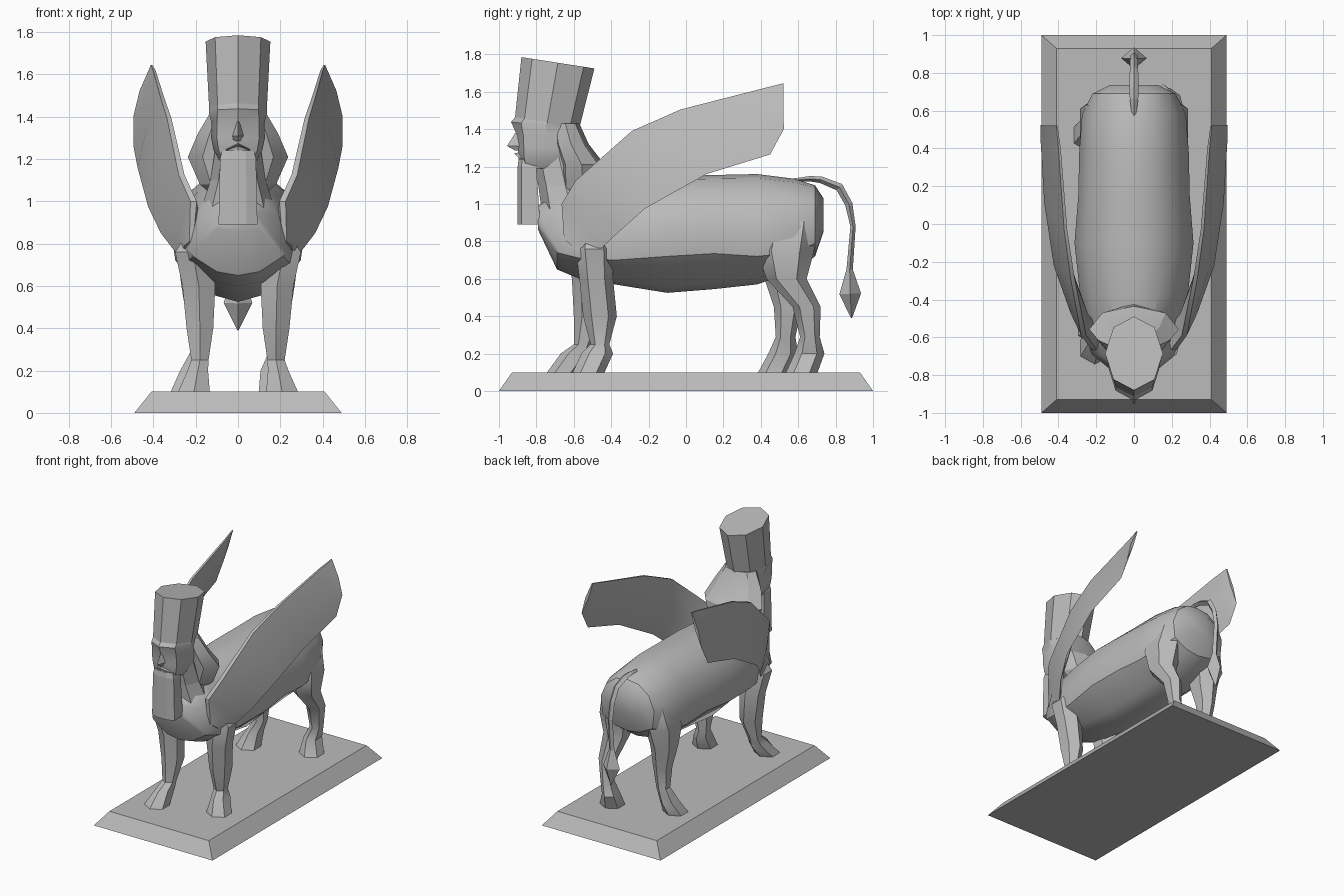
import bpy, bmesh, math
from mathutils import Vector

stone = bpy.data.materials.new("grey stone")
stone.diffuse_color = (0.5, 0.5, 0.5, 1)


def loft(name, rings, smooth=None):
    """Skin a list of equal-length point rings and cap both ends."""
    bm = bmesh.new()
    vs = [[bm.verts.new(p) for p in r] for r in rings]
    n = len(rings[0])
    for a, b in zip(vs, vs[1:]):
        for i in range(n):
            j = (i + 1) % n
            bm.faces.new((a[i], a[j], b[j], b[i]))
    bm.faces.new(vs[0])
    bm.faces.new(vs[-1])
    bmesh.ops.remove_doubles(bm, verts=bm.verts, dist=0.0005)
    bmesh.ops.recalc_face_normals(bm, faces=bm.faces)
    me = bpy.data.meshes.new(name)
    bm.to_mesh(me)
    bm.free()
    me.materials.append(stone)
    ob = bpy.data.objects.new(name, me)
    bpy.context.collection.objects.link(ob)
    if smooth:
        bpy.ops.object.select_all(action='DESELECT')
        ob.select_set(True)
        bpy.context.view_layer.objects.active = ob
        bpy.ops.object.shade_smooth_by_angle(angle=math.radians(smooth))
    return ob


def ring(z, hx, y0, y1, slope=0, xc=0, n=8, diag=1.0):
    """Horizontal n-gon with a vertex facing front; diag squares its corners."""
    yc, hy = (y0 + y1) / 2, (y1 - y0) / 2
    pts = []
    for i in range(n):
        a = 2 * math.pi * i / n
        k = diag if i % 2 else 1
        y = -hy * math.cos(a) * k
        pts.append((xc + hx * math.sin(a) * k, yc + y, z + slope * y))
    return pts


# plinth
def rect(x, y, z):
    return [(-x, -y, z), (x, -y, z), (x, y, z), (-x, y, z)]


loft("plinth", [rect(.49, 1, 0), rect(.41, .93, .1)])

# body: y, bottom, crease height, widest height, top, half width
body = [(-.79, .86, .875, .89, .99, .10), (-.69, .65, .74, .76, 1.08, .225),
        (-.57, .60, .71, .78, 1.11, .26), (-.38, .57, .70, .82, 1.14, .285),
        (-.10, .525, .72, .85, 1.15, .315), (.15, .545, .735, .86, 1.155, .295),
        (.38, .57, .72, .84, 1.16, .29), (.58, .64, .74, .86, 1.135, .275),
        (.69, .72, .79, .92, 1.10, .22), (.735, .85, .90, .96, 1.03, .13)]
rings = []
for y, b, c, m, t, w in body:
    half = [(0, t), (.42 * w, t - .07 * (t - m)), (.8 * w, m + .58 * (t - m)), (w, m),
            (.94 * w, c), (.45 * w, b + .2 * (c - b)), (0, b)]
    pts = half + [(-x, z) for x, z in half[-2:0:-1]]
    rings.append([(x, y, z) for x, z in pts])
loft("body", rings, 35)

# legs: z, front y, back y, centre x, half width, step offset of the left leg
front_leg = [(.97, -.56, -.42, .12, .04, -.02), (.76, -.59, -.39, .215, .085, -.05),
             (.60, -.57, -.39, .185, .08, -.04), (.40, -.55, -.37, .18, .065, -.05),
             (.25, -.51, -.41, .18, .042, -.09), (.20, -.56, -.39, .19, .05, -.11),
             (.09, -.61, -.44, .21, .08, -.14)]
hind_leg = [(1.06, .52, .62, .10, .03, 0), (.90, .42, .70, .16, .095, 0),
            (.75, .38, .685, .185, .105, 0), (.60, .43, .645, .19, .08, -.01),
            (.45, .57, .72, .19, .055, -.10), (.29, .61, .715, .185, .04, -.13),
            (.20, .58, .74, .19, .05, -.14), (.09, .53, .70, .21, .08, -.15)]
for part, prof in (("front_leg", front_leg), ("hind_leg", hind_leg)):
    for side, s in (("right", 1), ("left", -1)):
        rs = []
        for z, y0, y1, xc, hx, d in prof:
            d = d if s < 0 else 0
            # hind hooves both shift towards the left
            shift = -.035 if part == "hind_leg" and z < .22 else 0
            rs.append(ring(z, hx * 1.12, y0 + d, y1 + d, 0, s * xc + shift, 6))
        loft(f"{part}_{side}", rs, 35)

# tail and tuft: y, z, half width, half depth
tail = [(.55, 1.125, .008, .008), (.66, 1.135, .022, .014), (.72, 1.13, .025, .018),
        (.82, 1.09, .022, .022), (.87, 1.0, .02, .02), (.893, .88, .02, .014),
        (.875, .65, .022, .017), (.878, .52, .068, .058), (.885, .39, .003, .003)]
rings = []
for i, (y, z, w, d) in enumerate(tail):
    p, q = tail[max(i - 1, 0)], tail[min(i + 1, len(tail) - 1)]
    t = Vector((0, q[0] - p[0], q[1] - p[1])).normalized()
    c, nrm = Vector((0, y, z)), Vector((0, -t.z, t.y))
    rings.append([c + nrm * d, c + Vector((w, 0, 0)), c - nrm * d, c - Vector((w, 0, 0))])
loft("tail", rings)

# wings: leading edge point, trailing edge point, thickness
wing = [((.23, -.652, .81), (.255, -.60, .77), .06),
        ((.225, -.665, 1.0), (.30, -.45, .765), .10),
        ((.28, -.59, 1.125), (.365, -.36, .85), .09),
        ((.335, -.29, 1.39), (.425, -.22, .975), .07),
        ((.37, -.03, 1.505), (.475, .11, 1.16), .055),
        ((.40, .40, 1.615), (.495, .45, 1.265), .04),
        ((.412, .52, 1.645), (.495, .523, 1.40), .025)]
for side, s in (("right", 1), ("left", -1)):
    rs = []
    for lead, trail, t in wing:
        a, b = Vector(lead), Vector(trail)
        m = a.lerp(b, .5) + Vector((.012, 0, 0))
        off = Vector((t, 0, 0))
        pts = [a, m, b, m - off, a - off * .3]
        rs.append([(s * p.x, p.y, p.z) for p in pts])
    loft(f"wing_{side}", rs, 32)

# neck, head and tall hat
loft("neck", [ring(.95, .18, -.77, -.45), ring(1.1, .13, -.79, -.50),
              ring(1.3, .10, -.83, -.55)])
loft("head", [ring(1.19, .085, -.875, -.64, diag=1.12), ring(1.24, .115, -.895, -.60, diag=1.12),
              ring(1.30, .127, -.90, -.58, diag=1.12), ring(1.37, .125, -.905, -.57, diag=1.12),
              ring(1.42, .138, -.935, -.57, -.1), ring(1.445, .135, -.91, -.57, -.14)], 25)
loft("hat", [ring(1.43, .136, -.915, -.57, -.14), ring(1.755, .153, -.88, -.49, -.155)])

# nose
loft("nose", [[(-.015, -.88, 1.38), (.015, -.88, 1.38), (0, -.913, 1.38)],
              [(-.035, -.87, 1.31), (.035, -.87, 1.31), (0, -.957, 1.31)],
              [(-.03, -.87, 1.285), (.03, -.87, 1.285), (0, -.912, 1.285)]])

# moustache
for s in (1, -1):
    loft("moustache_" + ("right" if s > 0 else "left"),
         [[(0, -.87, 1.28), (0, -.92, 1.27), (0, -.87, 1.25)],
          [(s * .06, -.85, 1.25), (s * .055, -.89, 1.245), (s * .06, -.85, 1.23)]])


# beard
def beard_ring(z, w, yf, yb):
    return [(-w, yb, z), (-w, yf + .02, z), (-w * .45, yf, z),
            (w * .45, yf, z), (w, yf + .02, z), (w, yb, z)]


loft("beard", [beard_ring(.89, .092, -.90, -.78), beard_ring(1.2, .085, -.90, -.80),
               beard_ring(1.24, .075, -.895, -.80)])

# hair falling behind the head
loft("hair", [ring(1.02, .11, -.66, -.44), ring(1.08, .18, -.68, -.42),
              ring(1.21, .237, -.68, -.435), ring(1.32, .19, -.71, -.52),
              ring(1.43, .125, -.72, -.57)], 25)
